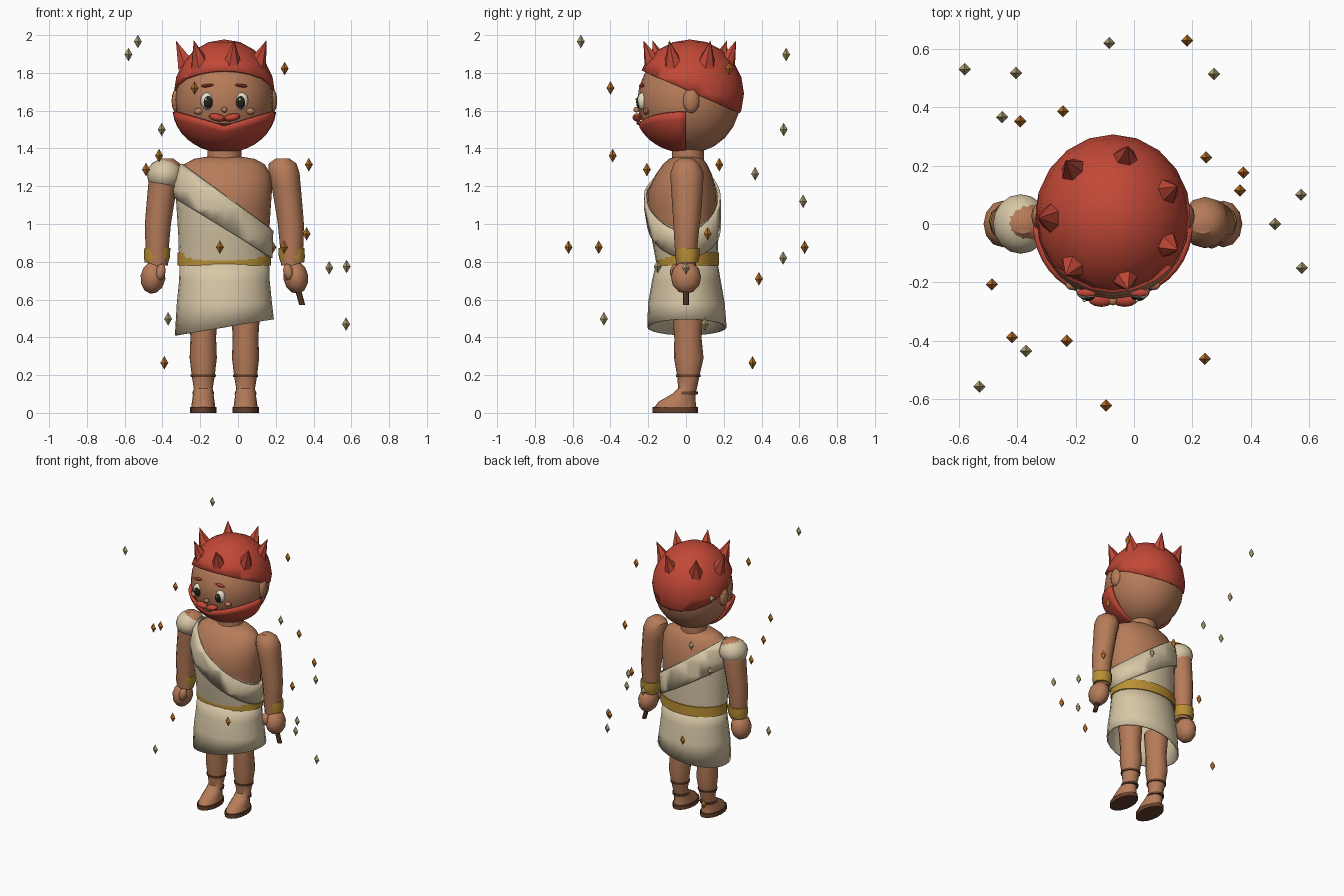
import bpy, bmesh, math
from mathutils import Vector

if "Cube" in bpy.data.objects:
    bpy.data.objects.remove(bpy.data.objects["Cube"])

CX = -0.072  # body centre line


def mat(name, rgb):
    m = bpy.data.materials.new(name)
    m.diffuse_color = (*rgb, 1)
    m.use_nodes = True
    m.node_tree.nodes["Principled BSDF"].inputs["Base Color"].default_value = m.diffuse_color
    return m


SKIN = mat("skin", (0.47, 0.20, 0.10))
RED = mat("red", (0.54, 0.065, 0.038))
CREAM = mat("cream_cloth", (0.68, 0.57, 0.38))
GOLD = mat("gold", (0.50, 0.28, 0.035))
LEATHER = mat("brown_leather", (0.13, 0.05, 0.025))
WHITE = mat("eye_white", (0.80, 0.74, 0.58))
DARK = mat("dark", (0.018, 0.015, 0.010))
AMBER = mat("amber", (0.50, 0.17, 0.02))
SAND = mat("sand", (0.45, 0.36, 0.18))


def finish(name, bm, m, angle=40, thick=0, recalc=True):
    if recalc:
        bmesh.ops.recalc_face_normals(bm, faces=bm.faces[:])
    me = bpy.data.meshes.new(name)
    bm.to_mesh(me)
    bm.free()
    me.materials.append(m)
    ob = bpy.data.objects.new(name, me)
    bpy.context.collection.objects.link(ob)
    if angle:
        bpy.ops.object.select_all(action='DESELECT')
        ob.select_set(True)
        bpy.context.view_layer.objects.active = ob
        bpy.ops.object.shade_smooth_by_angle(angle=math.radians(angle))
    if thick:
        mod = ob.modifiers.new("thickness", 'SOLIDIFY')
        mod.thickness = thick
        mod.offset = -1
    return ob


def cut(bm, co, no):
    """Remove everything on the side the normal points to."""
    geom = bm.verts[:] + bm.edges[:] + bm.faces[:]
    bmesh.ops.bisect_plane(bm, geom=geom, plane_co=co, plane_no=no, clear_outer=True)


def loft(name, rings, m, n=16, caps=True, cuts=(), hem=None, grow=0, **kw):
    """Skin elliptical rings (x, y, z, rx, ry)."""
    bm = bmesh.new()
    loops = []
    for i, (x, y, z, rx, ry) in enumerate(rings):
        loop = []
        for k in range(n):
            a = 2 * math.pi * k / n
            px = x + (rx + grow) * math.cos(a)
            pz = z + (hem * (px - x) if hem and i == 0 else 0)
            loop.append(bm.verts.new((px, y + (ry + grow) * math.sin(a), pz)))
        loops.append(loop)
    for a, b in zip(loops, loops[1:]):
        for k in range(n):
            bm.faces.new((a[k], a[(k + 1) % n], b[(k + 1) % n], b[k]))
    if caps:
        bm.faces.new(loops[0])
        bm.faces.new(loops[-1])
    for co, no in cuts:
        cut(bm, co, no)
    return finish(name, bm, m, **kw)


def ball(name, c, r, m, seg=16, rot=0, cuts=(), **kw):
    bm = bmesh.new()
    bmesh.ops.create_uvsphere(bm, u_segments=seg, v_segments=max(2, seg // 2), radius=1)
    ca, sa = math.cos(rot), math.sin(rot)
    for v in bm.verts:
        x, y, z = (v.co[i] * r[i] for i in range(3))
        v.co = (c[0] + x * ca - z * sa, c[1] + y, c[2] + x * sa + z * ca)
    for co, no in cuts:
        cut(bm, co, no)
    return finish(name, bm, m, **kw)


# Torso and neck
torso = [(CX, .005, .78, .232, .152), (CX, -.005, .92, .235, .168), (CX, -.018, 1.08, .245, .182),
         (CX, -.02, 1.18, .252, .180), (CX, -.012, 1.26, .245, .150), (CX, -.005, 1.315, .215, .118),
         (CX, 0, 1.345, .16, .09), (CX, 0, 1.355, .10, .06)]
loft("torso", torso, SKIN, 24)
loft("neck", [(CX, .01, 1.32, .092, .085), (CX, .01, 1.45, .088, .085)], SKIN)

# Draped garment: upper wrap, diagonal sash, skirt and belt
edge = ((-.30, 0, 1.325), (.73, 0, 1))
loft("wrap", torso, CREAM, 24, caps=False, cuts=[edge], grow=.008)
loft("sash", torso, CREAM, 24, caps=False, grow=.022, thick=.014,
     cuts=[((-.30, 0, 1.32), (.73, 0, 1)), ((-.39, 0, 1.17), (-.61, 0, -1))])
loft("skirt", [(CX, .005, .453, .262, .21), (CX, .002, .58, .252, .203), (CX, .002, .70, .24, .182),
               (CX, .005, .82, .236, .158)], CREAM, 24, caps=False, hem=.163, thick=.01)
loft("belt", [(CX, .008, .78, .247, .168), (CX, .008, .85, .247, .168)], GOLD, 24)
ball("shoulder_drape", (-.388, 0, 1.262), (.095, .102, .085), CREAM)

# Legs, sandals, arms, bracelets, hands and ears
for s, side in ((-1, "left"), (1, "right")):
    x = CX + s * .112
    loft(side + "_leg", [(x, -.057, .028, .064, .112), (x, -.047, .06, .06, .098),
                         (x, -.012, .10, .054, .062), (x, .008, .13, .05, .05), (x, .012, .19, .06, .058),
                         (x, .015, .29, .072, .078), (x, .01, .40, .068, .072), (x, .01, .58, .08, .085)], SKIN)
    loft(side + "_sole", [(x, -.057, 0, .07, .12), (x, -.057, .03, .07, .12)], LEATHER)
    loft(side + "_calf_strap", [(x, .012, .19, .066, .064), (x, .012, .204, .067, .066)], LEATHER)
    loft(side + "_ankle_strap", [(x, .0, .098, .058, .062), (x, .004, .112, .056, .06)], LEATHER)

    def ax(d):
        return CX + s * d
    loft(side + "_arm", [(ax(.352), 0, .78, .052, .052), (ax(.356), 0, .88, .062, .06),
                         (ax(.352), .003, 1.0, .069, .07), (ax(.34), .005, 1.1, .073, .078),
                         (ax(.327), .005, 1.2, .077, .085), (ax(.315), .005, 1.27, .083, .088),
                         (ax(.308), .003, 1.32, .073, .068), (ax(.308), 0, 1.348, .035, .035)], SKIN, 12)
    loft(side + "_bracelet", [(ax(.36), .008, .795, .062, .056), (ax(.357), .008, .825, .069, .063),
                              (ax(.355), .008, .872, .069, .063)], GOLD, 12)
    ball(side + "_hand", (ax(.378), 0, .718), (.066, .08, .088), SKIN, 12, rot=s * .15)
    ball(side + "_thumb", (ax(.338), -.055, .745), (.028, .03, .046), SKIN, 10, rot=s * .2)
    ball(side + "_ear", (CX + s * .252, .027, 1.652), (.028, .045, .066), SKIN, 12)

loft("held_stick", [(.34, 0, .57, .016, .016), (.31, 0, .68, .016, .016)], LEATHER, 8)

# Head and face
ball("head", (CX, .015, 1.655), (.262, .272, .28), SKIN, 24)
for s, side in ((-1, "left"), (1, "right")):
    x = CX + s * .09
    ball(side + "_eye", (x, -.232, 1.65), (.036, .026, .046), WHITE, rot=s * -.1)
    ball(side + "_iris", (x - s * .003, -.248, 1.645), (.025, .016, .034), DARK, 12)
    ball(side + "_eye_glint", (x - .008, -.262, 1.66), (.007, .005, .008), WHITE, 8)
    ball(side + "_eyebrow", (x, -.235, 1.733), (.036, .014, .009), RED, 10, rot=s * -.12)
    ball(side + "_cheek", (CX + s * .137, -.21, 1.597), (.026, .018, .018), SKIN, 10)
    ball(side + "_moustache", (CX + s * .04, -.258, 1.564), (.046, .026, .02), RED, 12, rot=s * .18)
ball("nose", (CX, -.262, 1.605), (.016, .018, .015), SKIN, 10)
ball("lip", (CX, -.248, 1.535), (.035, .014, .012), SKIN, 10)

# Beard: front shell with a dipped upper edge
bm = bmesh.new()
grid = []
for i in range(21):
    a = math.pi + math.pi * i / 20
    top = 1.51 + .082 * abs(math.cos(a))
    t0 = math.asin((top - 1.615) / .238)
    row = []
    for j in range(9):
        t = t0 + (-1.45 - t0) * j / 8
        row.append(bm.verts.new((CX + .275 * math.cos(t) * math.cos(a),
                                 .27 * math.cos(t) * math.sin(a) - .003, 1.615 + .238 * math.sin(t))))
    grid.append(row)
for p, q in zip(grid, grid[1:]):
    for j in range(8):
        bm.faces.new((p[j], p[j + 1], q[j + 1], q[j]))
bm.normal_update()
bm.faces.ensure_lookup_table()
if bm.faces[0].normal.x > 0:
    bmesh.ops.reverse_faces(bm, faces=bm.faces[:])
finish("beard", bm, RED, thick=.02, recalc=False)

# Cap, tilted down towards the back, with a ring of seven spikes
ball("cap", (CX, .02, 1.69), (.268, .287, .287), RED, 20, thick=.015,
     cuts=[((CX, 0, 1.711), (0, -.436, -1))])
for k in range(7):
    a = math.pi + 2 * math.pi * k / 7
    out = Vector((math.cos(a), math.sin(a), 0))
    base = Vector((CX - .005, .02, 1.845)) + out * .205
    tip = Vector((CX - .005, .02, 1.972)) + out * .252
    axis = (tip - base).normalized()
    lean = (axis + out * .55).normalized()
    u = lean.cross(Vector((0, 0, 1))).normalized()
    w = lean.cross(u)
    bm = bmesh.new()
    ring = [bm.verts.new(base + .053 * (u * math.cos(math.pi * i / 3) + w * math.sin(math.pi * i / 3)))
            for i in range(6)]
    apex = bm.verts.new(tip)
    bm.faces.new(ring)
    for i in range(6):
        bm.faces.new((ring[i], ring[(i + 1) % 6], apex))
    finish("cap_spike", bm, RED, angle=0)

# Floating gems around the figure
sand = [(-.085, .62, 1.12), (-.58, .53, 1.897), (-.404, .517, 1.5), (.274, .514, .82), (-.452, .366, 1.266),
        (.572, .1, .47), (.483, 0, .768), (.575, -.15, .775), (-.37, -.435, .498), (-.53, -.557, 1.966)]
amber = [(.182, .628, .877), (-.243, .386, .71), (-.39, .352, .265), (.247, .228, 1.823), (.375, .176, 1.314),
         (.363, .115, .948), (-.487, -.207, 1.288), (-.418, -.388, 1.362), (-.23, -.4, 1.72),
         (.243, -.462, .877), (-.096, -.622, .877)]
for name, pts, m in (("sand_gem", sand, SAND), ("amber_gem", amber, AMBER)):
    for p in pts:
        ball(name, p, (.021, .021, .036), m, 4, angle=0)
